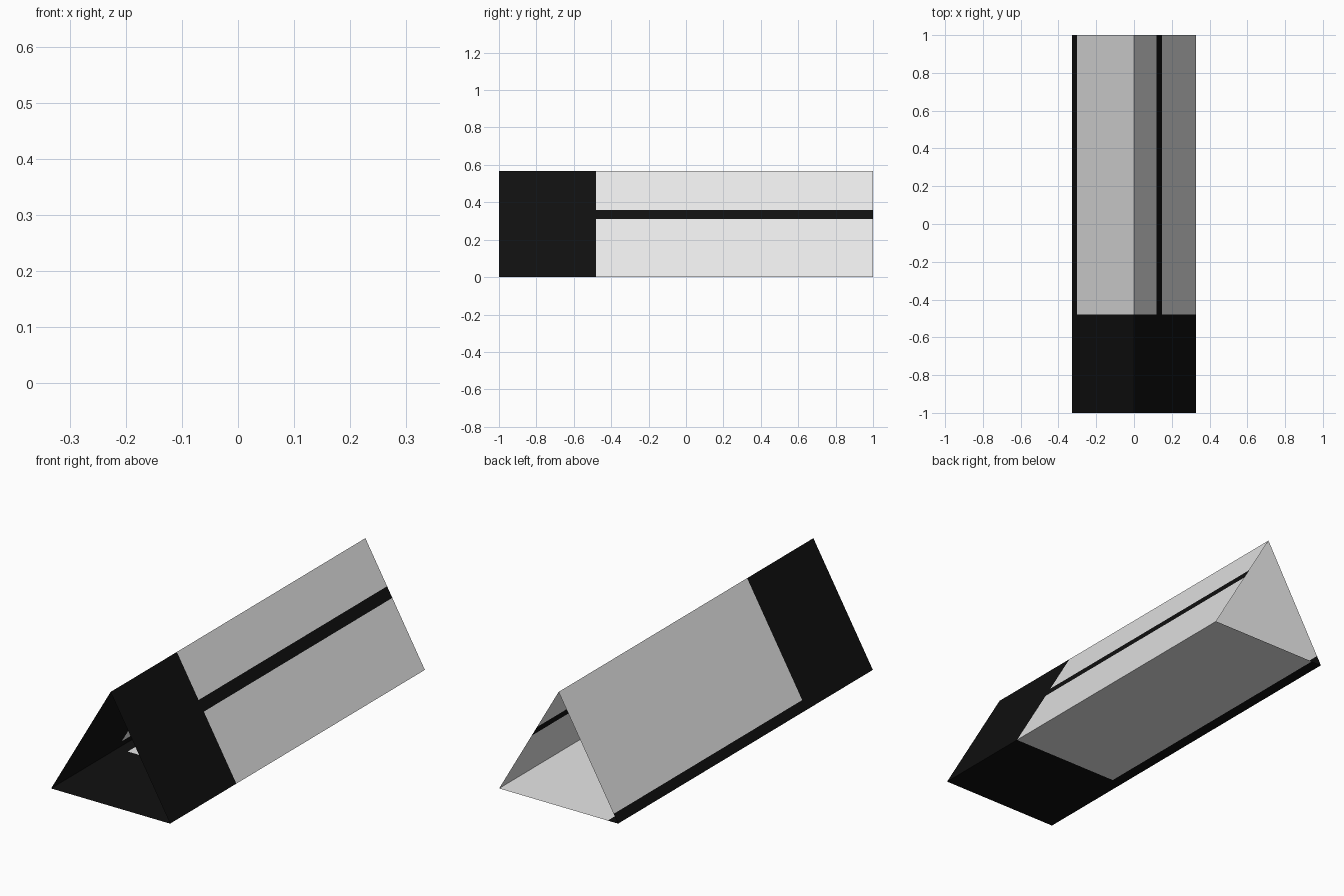
import bpy, bmesh

if "Cube" in bpy.data.objects:
    bpy.data.objects.remove(bpy.data.objects["Cube"])

HALF_W, HEIGHT = 0.327, 0.567


def slope(side, z):
    """Point on the sloping side at height z."""
    return (side * HALF_W * (1 - z / HEIGHT), z)


def material(name, rgb):
    mat = bpy.data.materials.new(name)
    mat.diffuse_color = (*rgb, 1)
    mat.use_nodes = True
    mat.node_tree.nodes["Principled BSDF"].inputs["Base Color"].default_value = mat.diffuse_color
    return mat


# Open triangular tube: profile segments (start point, is it a black stripe)
profile = [
    (slope(1, HEIGHT), False),
    (slope(1, 0.36), True),      # stripe along the right side
    (slope(1, 0.31), False),
    (slope(1, 0), False),
    ((-0.27, 0), True),          # stripe wrapping the lower left edge
    (slope(-1, 0), True),
    (slope(-1, 0.042), False),
]
stations = [-1.0, -0.48, 1.0]    # front end, end of black band, back end

bm = bmesh.new()
rings = [[bm.verts.new((x, y, z)) for (x, z), _ in profile] for y in stations]
count = len(profile)
for k, (near, far) in enumerate(zip(rings, rings[1:])):
    for i, (_, stripe) in enumerate(profile):
        j = (i + 1) % count
        face = bm.faces.new((near[i], near[j], far[j], far[i]))
        face.material_index = 1 if k == 0 or stripe else 0

mesh = bpy.data.meshes.new("triangular_tube")
bm.to_mesh(mesh)
bm.free()
mesh.materials.append(material("light grey", (0.8, 0.8, 0.8)))
mesh.materials.append(material("black", (0.005, 0.005, 0.005)))
tube = bpy.data.objects.new("triangular_tube", mesh)
bpy.context.collection.objects.link(tube)
